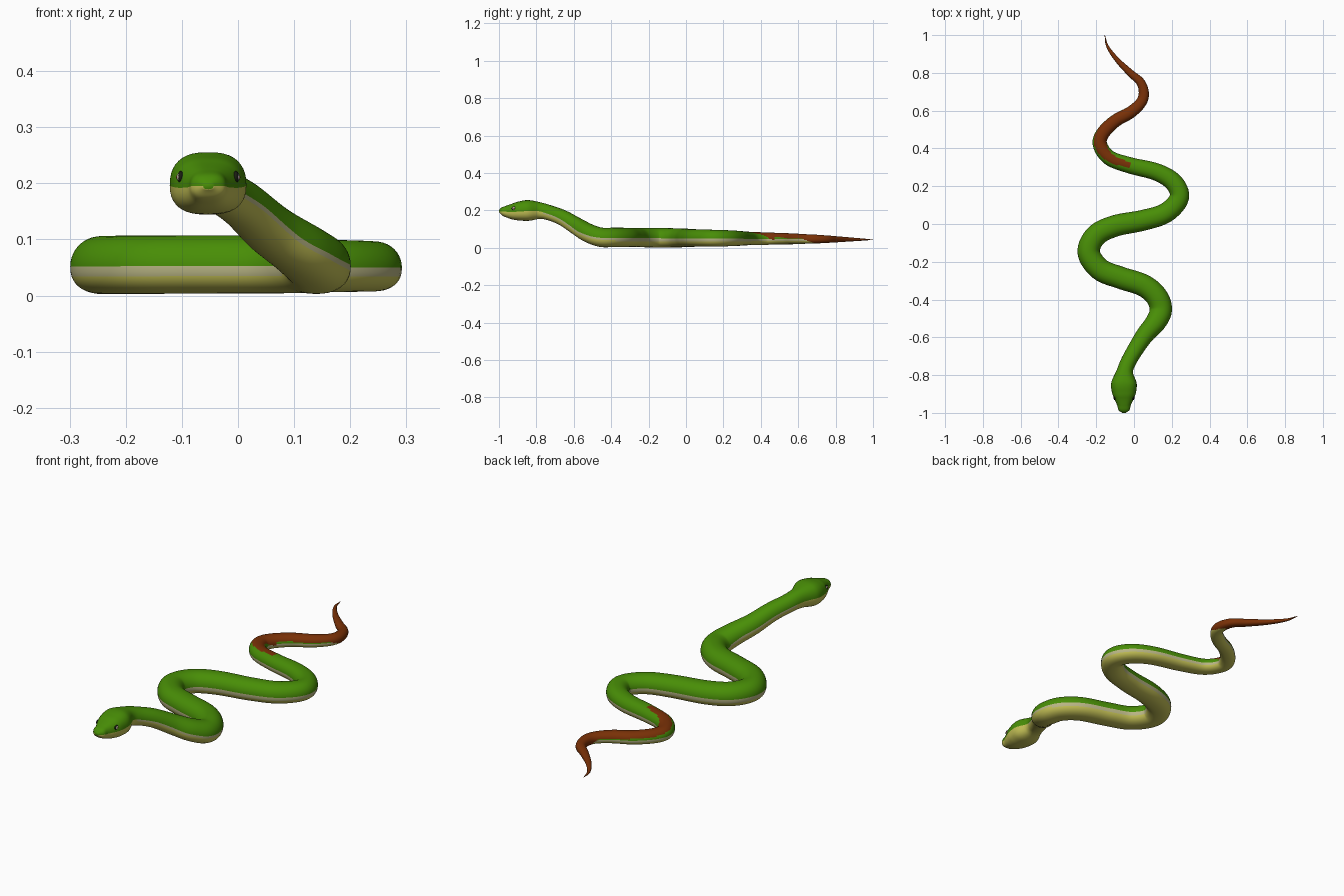
import bpy, bmesh, math
from mathutils import Vector

if "Cube" in bpy.data.objects:
    bpy.data.objects.remove(bpy.data.objects["Cube"], do_unlink=True)


def material(name, rgb):
    mat = bpy.data.materials.new(name)
    mat.use_nodes = True
    mat.diffuse_color = (*rgb, 1)
    bsdf = next(n for n in mat.node_tree.nodes if n.type == "BSDF_PRINCIPLED")
    bsdf.inputs["Base Color"].default_value = (*rgb, 1)
    bsdf.inputs["Roughness"].default_value = 0.7
    return mat


green = material("leaf green", (0.065, 0.27, 0.002))
cream = material("belly cream", (0.54, 0.52, 0.09))
band = material("pale side line", (0.48, 0.46, 0.23))
brown = material("rust brown", (0.19, 0.03, 0.002))
ivory = material("eye ivory", (0.55, 0.5, 0.4))
red = material("iris red", (0.25, 0.03, 0.02))
dark = material("socket dark", (0.01, 0.012, 0.006))
GREEN, CREAM, BAND, BROWN = range(4)

# Head and raised neck: x, y, z, half width, half height
head = [
    (-.053, -1.0, .195, .009, .006), (-.053, -.985, .195, .029, .021),
    (-.053, -.96, .193, .036, .032), (-.053, -.925, .192, .052, .044),
    (-.053, -.89, .194, .064, .052), (-.053, -.84, .197, .067, .056),
    (-.048, -.78, .196, .044, .045), (-.03, -.73, .185, .041, .041),
    (.01, -.66, .159, .043, .042), (.06, -.585, .114, .048, .046),
    (.115, -.52, .076, .055, .05),
]
# Winding body and tail: x, y, half width
body = [
    (.142, -.455, .059), (.12, -.385, .059), (.05, -.325, .059), (-.07, -.285, .059),
    (-.18, -.24, .059), (-.24, -.15, .059), (-.2, -.06, .058), (-.1, -.01, .057),
    (.05, .02, .055), (.17, .06, .053), (.24, .14, .051), (.21, .22, .049),
    (.12, .275, .046), (-.02, .31, .043), (-.13, .35, .04), (-.18, .42, .038),
    (-.165, .48, .036), (-.1, .545, .034), (-.02, .59, .032), (.035, .64, .029),
    (.052, .69, .027), (.035, .75, .023), (-.02, .8, .019), (-.09, .87, .013),
    (-.14, .94, .007), (-.155, 1.0, .001),
]


def body_row(x, y, w):
    return (x, y, 0.0505 - 0.007 * y, w, 0.89 * w)


rows = [Vector(r) for r in head + [body_row(*b) for b in body]]


def smooth_path(points, steps):
    """Spline through all points, interpolating sizes along with position."""
    ext = [points[0] * 2 - points[1]] + points + [points[-1] * 2 - points[-2]]
    out = []
    for a, b, c, d in zip(ext, ext[1:], ext[2:], ext[3:]):
        for s in range(steps):
            t = s / steps
            out.append((b * 2 + (c - a) * t + (a * 2 - b * 5 + c * 4 - d) * t ** 2
                        + (b * 3 - a - c * 3 + d) * t ** 3) * 0.5)
    return out + [points[-1]]


SIDES = 40
HALF = SIDES // 2
path = smooth_path(rows, 8)


def brown_reach(y, right_side):
    """How many faces down from the spine the rust tail colour covers."""
    if y < 0.31:
        return 0
    if y < 0.5:
        return 1.5 + (50 if right_side else 32) * (y - 0.31)
    if y < 0.64:
        return 7.5 + 10 * (y - 0.5)
    return 9 + 130 * (y - 0.64)


def skin_colour(y, index):
    down = index if index < HALF else SIDES - 1 - index
    if down < brown_reach(y, index < HALF):
        return BROWN
    if down < HALF // 2:
        return GREEN
    last_band = HALF // 2 + (1 if y > -0.4 else 0)
    if down <= last_band and y > -0.75:
        return BAND
    return CREAM


def power(value, exponent):
    return math.copysign(abs(value) ** exponent, value)


# Sweep the cross-section along the path, boxier at the head
bm = bmesh.new()
rings = []
for i, p in enumerate(path):
    before, after = path[max(i - 1, 0)], path[min(i + 1, len(path) - 1)]
    tangent = Vector((after - before)[:3]).normalized()
    side = tangent.cross(Vector((0, 0, 1))).normalized()
    up = side.cross(tangent)
    centre = Vector(p[:3])
    boxy = min(max((-0.74 - p[1]) / 0.1, 0), 1)
    ring = []
    for k in range(SIDES):
        a = math.tau * k / SIDES
        s, c = math.sin(a), math.cos(a)
        across = power(s, 0.9 - 0.15 * boxy) * p[3]
        # The back arches higher than the flattened belly hangs
        if c > 0:
            rise = 1.04 * power(c, 1 - 0.15 * boxy) * p[4]
        else:
            rise = 0.93 * power(c, 0.85) * p[4]
        ring.append(bm.verts.new(centre + side * across + up * rise))
    rings.append(ring)

for i, (r, q) in enumerate(zip(rings, rings[1:])):
    y = (path[i][1] + path[i + 1][1]) / 2
    for k in range(SIDES):
        n = (k + 1) % SIDES
        face = bm.faces.new((r[k], r[n], q[n], q[k]))
        face.material_index = skin_colour(y, k)
bm.faces.new(rings[0]).material_index = GREEN
bm.faces.new(rings[-1]).material_index = BROWN
bmesh.ops.recalc_face_normals(bm, faces=bm.faces)
for f in bm.faces:
    f.smooth = True
mesh = bpy.data.meshes.new("snake_body")
bm.to_mesh(mesh)
bm.free()
for m in (green, cream, band, brown):
    mesh.materials.append(m)
bpy.context.collection.objects.link(bpy.data.objects.new("snake_body", mesh))


def ball(name, location, scale, mat):
    bpy.ops.mesh.primitive_uv_sphere_add(segments=20, ring_count=12, radius=1, location=location)
    obj = bpy.context.object
    obj.name = name
    obj.scale = scale
    obj.data.materials.append(mat)
    bpy.ops.object.shade_smooth()


# Eyes, nested as socket, eyeball and iris, on both sides of the head
for sign, label in ((1, "left"), (-1, "right")):
    for part, offset, scale, mat in (
        ("socket", 0.049, (0.006, 0.012, 0.011), dark),
        ("eye", 0.0512, (0.005, 0.009, 0.008), ivory),
        ("iris", 0.053, (0.0042, 0.004, 0.005), red),
    ):
        ball(f"{label}_{part}", (-0.053 + sign * offset, -0.92, 0.211), scale, mat)
